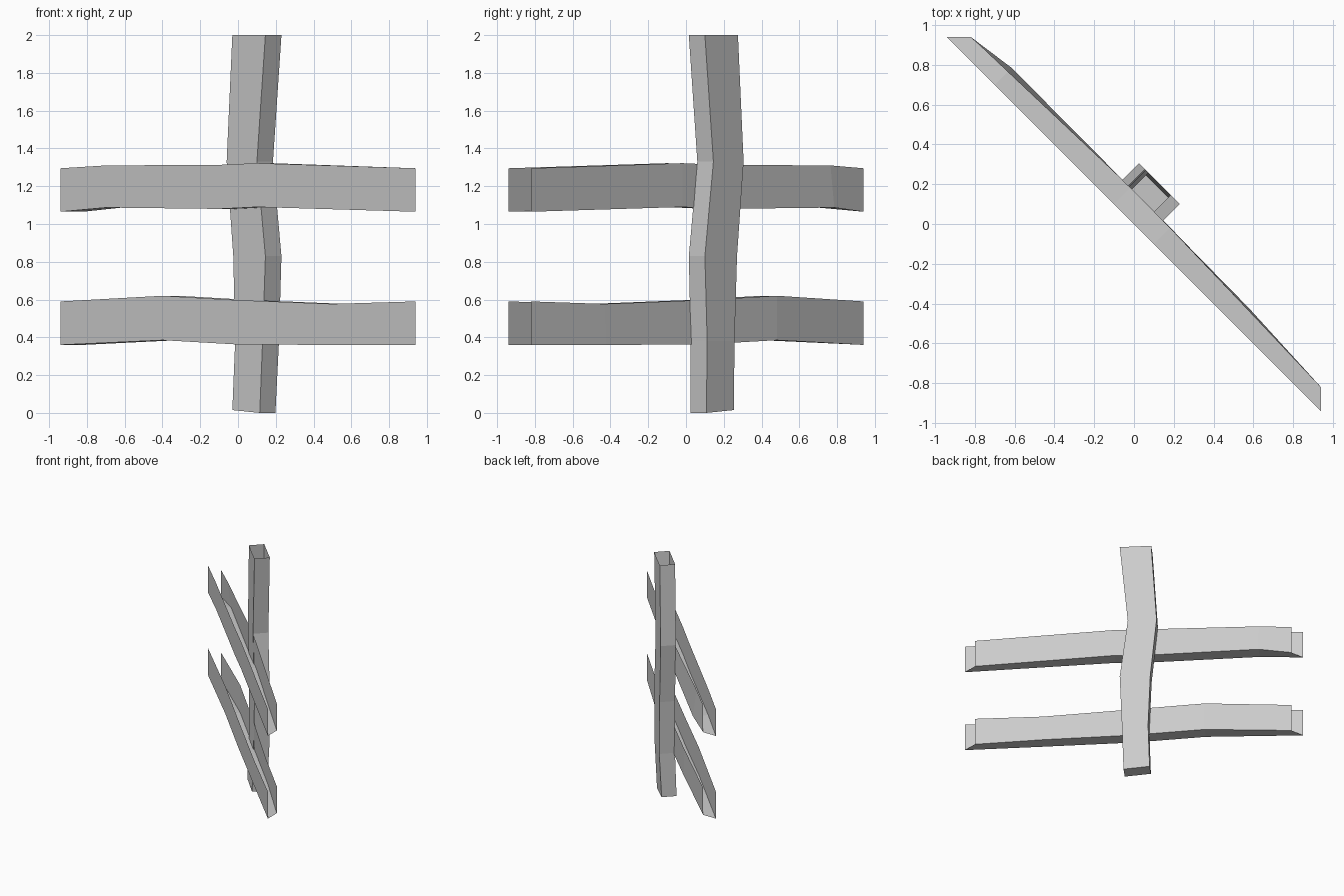
import bpy, bmesh

if "Cube" in bpy.data.objects:
    bpy.data.objects.remove(bpy.data.objects["Cube"])


def make_object(name, sections, closed, cap_first=False):
    """Skin a strip or tube of quads through a list of cross-sections."""
    bm = bmesh.new()
    rings = [[bm.verts.new(p) for p in sec] for sec in sections]
    n = len(rings[0])
    for a, b in zip(rings, rings[1:]):
        for i in range(n if closed else n - 1):
            j = (i + 1) % n
            bm.faces.new((a[i], a[j], b[j], b[i]))
    if cap_first:
        bm.faces.new(rings[0][::-1])
    bmesh.ops.recalc_face_normals(bm, faces=bm.faces)
    mesh = bpy.data.meshes.new(name)
    bm.to_mesh(mesh)
    bm.free()
    obj = bpy.data.objects.new(name, mesh)
    bpy.context.collection.objects.link(obj)
    return obj


def rail(name, stations):
    """Open-topped, open-ended channel along the x = -y diagonal.
    Station: position, bottom z, top z, back offset at bottom and at top."""
    secs = []
    for t, lo, hi, off_lo, off_hi in stations:
        tb = max(-0.88, min(0.88, t))  # mitred ends
        secs.append([
            (t, -t, hi),
            (t, -t, lo),
            (tb + off_lo / 2, -tb + off_lo / 2, lo),
            (tb + off_hi / 2, -tb + off_hi / 2, hi),
        ])
    return make_object(name, secs, closed=False)


# Upper and lower rails
rail("upper_rail", [
    (-0.94, 1.065, 1.295, 0.12, 0.12),
    (-0.70, 1.087, 1.31, 0.17, 0.13),
    (-0.10, 1.08, 1.313, 0.165, 0.165),
    (0.10, 1.09, 1.322, 0.165, 0.16),
    (0.94, 1.065, 1.295, 0.12, 0.12),
])
rail("lower_rail", [
    (-0.94, 0.36, 0.59, 0.12, 0.12),
    (-0.40, 0.385, 0.62, 0.165, 0.165),
    (0.00, 0.362, 0.597, 0.165, 0.16),
    (0.50, 0.36, 0.577, 0.155, 0.135),
    (0.94, 0.36, 0.59, 0.12, 0.12),
])

# Crooked post: hollow tube, closed at the bottom and open on top
# Level: z on the left, z on the right, front right corner, width, depth
levels = [
    (0.015, 0.0, 0.115, 0.025, 0.145, 0.083),
    (0.38, 0.38, 0.130, 0.025, 0.145, 0.087),
    (0.83, 0.83, 0.145, 0.015, 0.170, 0.085),
    (1.33, 1.33, 0.100, 0.060, 0.160, 0.085),
    (2.0, 2.0, 0.145, 0.015, 0.175, 0.085),
]
post = []
for zl, zr, x, y, w, d in levels:
    post.append([
        (x, y, zr),
        (x + d, y + d, zr),
        (x + d - w, y + d + w, zl),
        (x - w, y + w, zl),
    ])
make_object("post", post, closed=True, cap_first=True)
